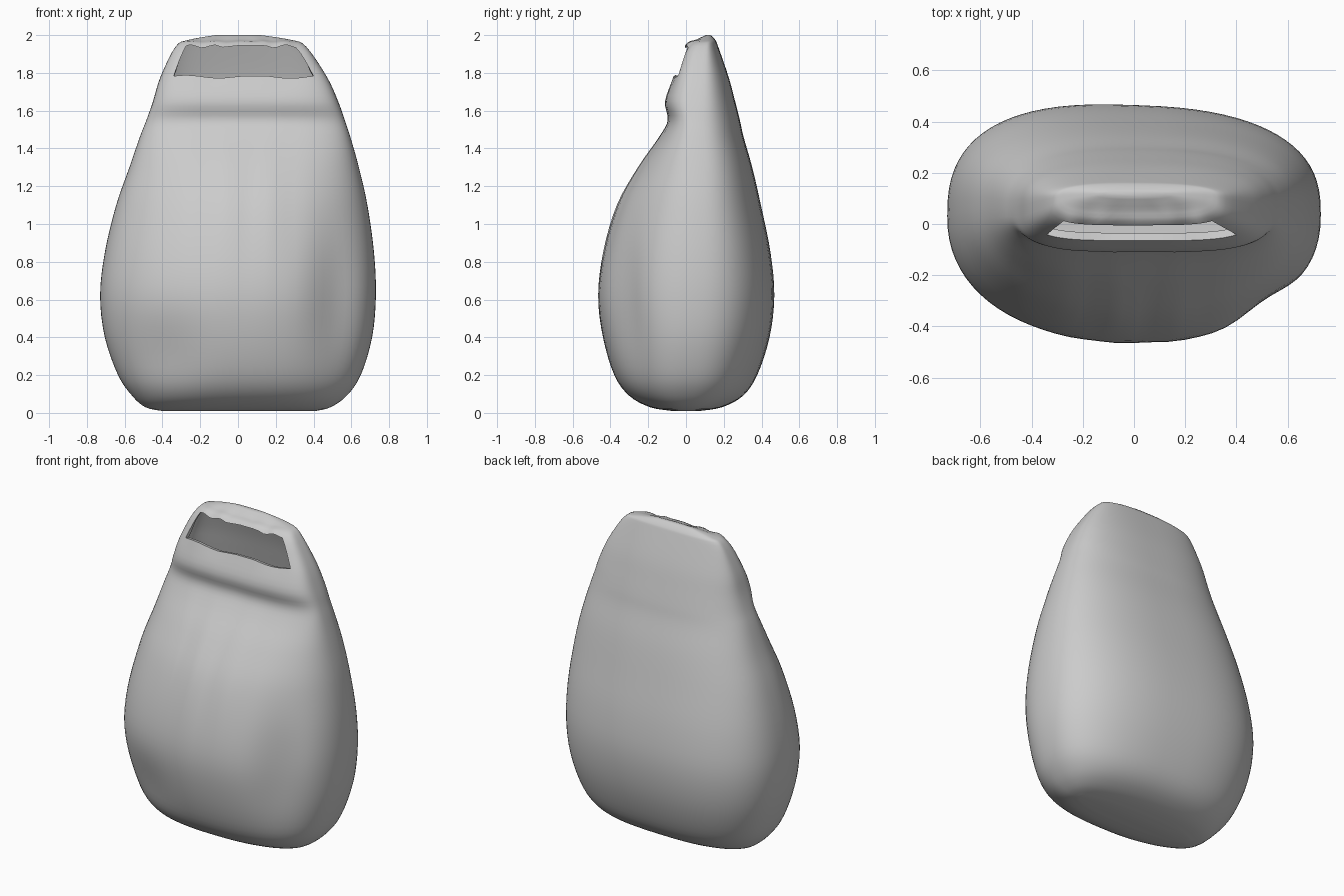
import bpy, bmesh
from math import sin, cos, pi, exp

if "Cube" in bpy.data.objects:
    bpy.data.objects.remove(bpy.data.objects["Cube"])

# Sack cross-sections: z, left x, right x, front y, back y, y of widest point, front exponent
ROWS = [
    (0.01, -0.40, 0.41, -0.07, 0.07, 0.00, 2.6),
    (0.03, -0.49, 0.49, -0.19, 0.19, 0.00, 2.5),
    (0.09, -0.56, 0.575, -0.30, 0.30, 0.00, 2.4),
    (0.20, -0.635, 0.65, -0.38, 0.375, 0.01, 2.3),
    (0.40, -0.705, 0.71, -0.44, 0.44, 0.02, 2.2),
    (0.62, -0.73, 0.73, -0.465, 0.465, 0.03, 2.2),
    (0.85, -0.705, 0.72, -0.435, 0.445, 0.04, 2.2),
    (1.10, -0.645, 0.685, -0.36, 0.395, 0.05, 2.2),
    (1.30, -0.575, 0.64, -0.25, 0.35, 0.06, 2.4),
    (1.46, -0.52, 0.595, -0.14, 0.305, 0.06, 2.8),
    (1.55, -0.485, 0.565, -0.095, 0.285, 0.06, 3.2),
    (1.65, -0.45, 0.53, -0.11, 0.26, 0.07, 3.6),
    (1.78, -0.41, 0.47, -0.065, 0.225, 0.08, 4.0),
    (1.94, -0.33, 0.36, -0.005, 0.17, 0.10, 4.0),
    (1.975, -0.26, 0.28, 0.055, 0.155, 0.11, 3.0),
    (2.00, -0.12, 0.12, 0.105, 0.13, 0.118, 2.4),
]
SUB, COLS = 4, 80
MOUTH_LOW, MOUTH_TOP = 12 * SUB, 13 * SUB


def spline(i, t):
    """Catmull-Rom blend of the section rows."""
    n = len(ROWS) - 1
    a, b, c, d = (ROWS[min(max(k, 0), n)] for k in (i - 1, i, i + 1, i + 2))
    return [0.5 * (2*q + (r-p)*t + (2*p-5*q+4*r-s)*t*t + (3*q-p-3*r+s)*t**3)
            for p, q, r, s in zip(a, b, c, d)]


def spow(v, e):
    return (1 if v >= 0 else -1) * abs(v) ** e


def bump(v, centre, width):
    return exp(-((v - centre) / width) ** 2)


def point(sec, ang):
    z, xl, xr, yf, yb, yc, nf = sec
    c, s = cos(ang), sin(ang)
    n = nf if s < 0 else 2.6
    x = (xl + xr) / 2 + (xr - xl) / 2 * spow(c, 2 / n)
    y = yc + ((yb - yc) if s > 0 else (yc - yf)) * spow(s, 2 / n)
    if s > 0:
        y -= 0.035 * x * s * min(1, (yb - yf) / 0.8)
    else:
        # soft dents and long folds in the cloth front
        y += 0.05 * bump(x, 0.52, 0.13) * bump(z, 0.6, 0.35)
        y += 0.03 * bump(x, -0.4, 0.2) * bump(z, 0.3, 0.2)
        y += 0.008 * sin(x * 28) * bump(x, 0, 0.25) * bump(z, 1.1, 0.4)
        # uneven mouth edges
        z += (0.008 * cos(x * 50) * bump(z, 1.94, 0.03)
              + 0.008 * sin(x * 17) * bump(z, 1.78, 0.04)) * min(1, -s * 1.2)
    return x, y, z


bm = bmesh.new()
rings = []
for i in range(len(ROWS) - 1):
    for k in range(SUB):
        rings.append(spline(i, k / SUB))
rings.append(ROWS[-1])
grid = [[bm.verts.new(point(sec, 2 * pi * j / COLS)) for j in range(COLS)] for sec in rings]

# Sack wall, leaving the mouth open at the front
for r in range(len(grid) - 1):
    for j in range(COLS):
        mid = 2 * pi * (j + 0.5) / COLS
        if MOUTH_LOW <= r < MOUTH_TOP and sin(mid) < 0 and abs(cos(mid)) < 0.72:
            continue
        k = (j + 1) % COLS
        bm.faces.new((grid[r][j], grid[r][k], grid[r + 1][k], grid[r + 1][j]))
bm.faces.new(grid[0][::-1])
bm.faces.new(grid[-1])

# Short hem folded into the mouth
rim = [e for e in bm.edges if e.is_boundary]
hem = bmesh.ops.extrude_edge_only(bm, edges=rim)["geom"]
for v in hem:
    if isinstance(v, bmesh.types.BMVert):
        v.co.y += 0.03
        v.co.z += 0.008 if v.co.z > 1.86 else -0.008
bmesh.ops.recalc_face_normals(bm, faces=bm.faces[:])

mesh = bpy.data.meshes.new("sack_body")
bm.to_mesh(mesh)
bm.free()
sack = bpy.data.objects.new("sack_body", mesh)
bpy.context.collection.objects.link(sack)
bpy.context.view_layer.objects.active = sack
sack.select_set(True)
bpy.ops.object.shade_smooth_by_angle(angle=0.9)
